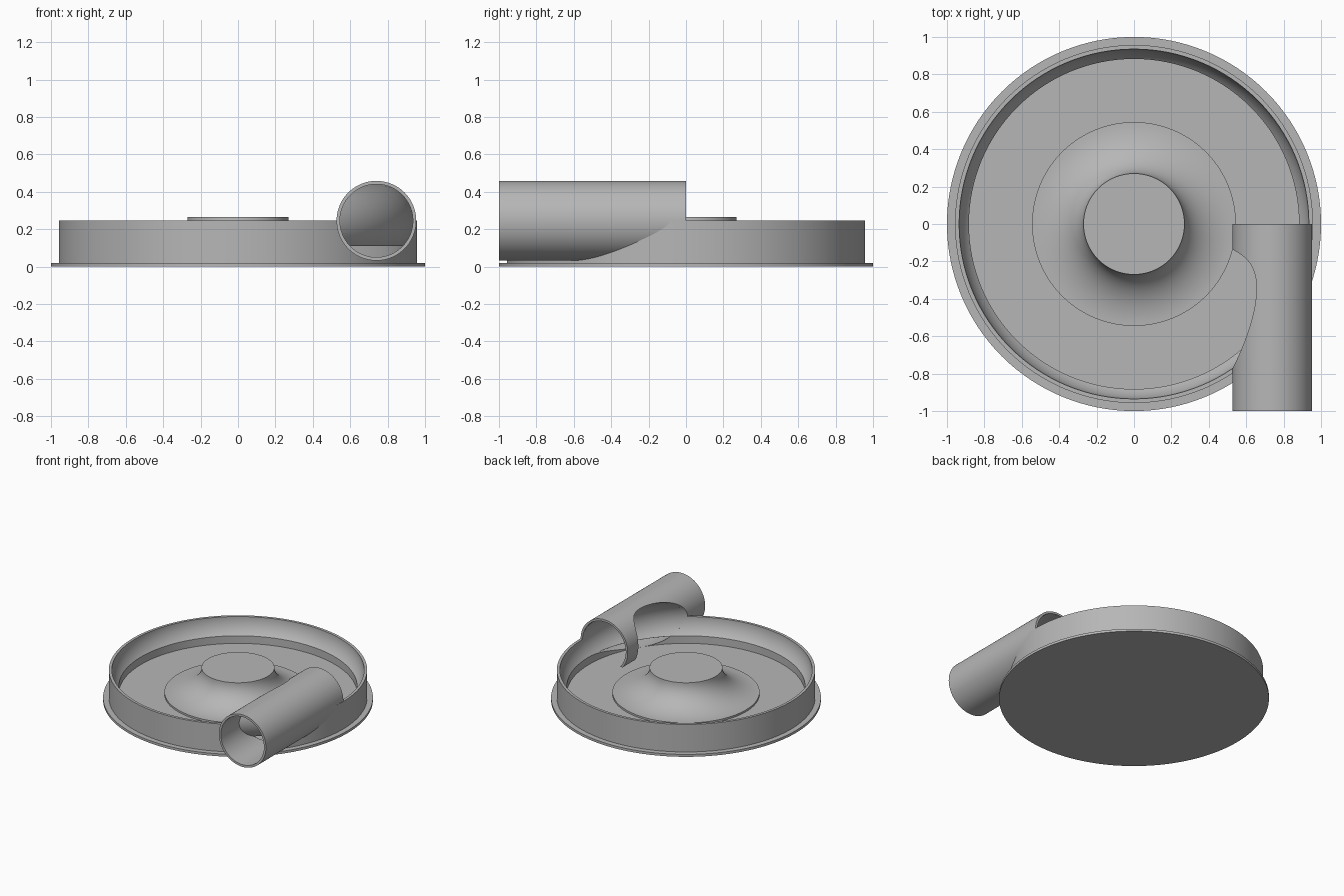
import bpy, bmesh
from math import sin, cos, pi, radians, asin
from mathutils import Matrix

cube = bpy.data.objects.get("Cube")
if cube:
    bpy.data.objects.remove(cube, do_unlink=True)

STEPS = 128
RING, TUBE, MID = 0.74, 0.195, 0.245    # channel ring radius, bore radius, centre height
LEDGE, FLOOR = 0.112, 0.05

grey = bpy.data.materials.new("plain grey")
grey.use_nodes = True
grey.diffuse_color = (0.47, 0.47, 0.47, 1)
grey.node_tree.nodes["Principled BSDF"].inputs["Base Color"].default_value = grey.diffuse_color


def lathe(name, profile, matrix=Matrix()):
    """Spin a closed (radius, height) profile around z into a solid."""
    bm = bmesh.new()
    vs = [bm.verts.new((r, 0, z)) for r, z in profile]
    es = [bm.edges.new((a, b)) for a, b in zip(vs, vs[1:] + vs[:1])]
    bmesh.ops.spin(bm, geom=vs + es, cent=(0, 0, 0), axis=(0, 0, 1),
                   angle=2 * pi, steps=STEPS, use_merge=True)
    bmesh.ops.remove_doubles(bm, verts=bm.verts, dist=0.00005)
    bmesh.ops.dissolve_degenerate(bm, edges=bm.edges, dist=0.00001)
    loose = [e for e in bm.edges if not e.link_faces]
    bmesh.ops.delete(bm, geom=loose, context='EDGES')
    bmesh.ops.recalc_face_normals(bm, faces=bm.faces)
    bm.transform(matrix)
    if bm.calc_volume(signed=True) < 0:
        bmesh.ops.reverse_faces(bm, faces=bm.faces)
    mesh = bpy.data.meshes.new(name)
    bm.to_mesh(mesh)
    bm.free()
    mesh.materials.append(grey)
    obj = bpy.data.objects.new(name, mesh)
    bpy.context.collection.objects.link(obj)
    return obj


def activate(obj):
    bpy.ops.object.select_all(action='DESELECT')
    obj.select_set(True)
    bpy.context.view_layer.objects.active = obj


def cut(obj, cutter, operation='DIFFERENCE'):
    activate(obj)
    mod = obj.modifiers.new("cut", 'BOOLEAN')
    mod.operation, mod.solver, mod.object = operation, 'EXACT', cutter
    bpy.ops.object.modifier_apply(modifier=mod.name)


def arc(radius, start, end, n=20):
    """Points on the channel's round cross-section."""
    return [(RING + radius * cos(start + (end - start) * i / n),
             MID + radius * sin(start + (end - start) * i / n)) for i in range(n + 1)]


def along_y(y):
    """Turn a lathed part so its axis runs to the front from y."""
    return Matrix.Translation((RING, y, MID)) @ Matrix.Rotation(radians(90), 4, 'X')


low = asin((LEDGE - MID) / TUBE)
ledge_r = RING + TUBE * cos(low)

# Flanged dish with a rounded channel wall and a recessed floor
dish = lathe("dish", [(0, 0), (1, 0), (1, 0.02), (0.957, 0.02), (0.957, MID)]
             + arc(TUBE, 0, low) + [(ledge_r, FLOOR), (0, FLOOR)])

# Central hub with a flared concave side
flare = [(0.545 - 0.275 * sin(a), 0.265 - 0.2 * cos(a))
         for a in (pi / 2 * i / 20 for i in range(21))]
hub = lathe("hub", [(0, 0.03), (0.545, 0.03)] + flare + [(0, 0.265)])

# Outlet pipe
pipe = lathe("outlet_pipe", [(TUBE, 0), (0.213, 0), (0.213, 1), (TUBE, 1)], along_y(0))

# Channel wall that continues up inside the pipe
baffle = lathe("channel_wall", arc(TUBE + 0.003, low, pi / 2) + arc(TUBE, pi / 2, low))

# Cutters
bore = lathe("bore_cutter", [(0, 0), (TUBE, 0), (TUBE, 1.1), (0, 1.1)], along_y(-0.01))
channel = lathe("channel_cutter", arc(TUBE + 0.0005, 0, 2 * pi, 64)[:-1])
recess = lathe("recess_cutter", [(0, FLOOR - 0.002), (ledge_r, FLOOR - 0.002),
                                 (ledge_r, LEDGE), (0, LEDGE)])
cut(dish, bore)
cut(baffle, bore, 'INTERSECT')
cut(pipe, channel)
cut(pipe, recess)
for helper in (bore, channel, recess):
    bpy.data.objects.remove(helper, do_unlink=True)

for part in (dish, hub, pipe, baffle):
    activate(part)
    bpy.ops.object.shade_smooth_by_angle(angle=radians(30))
